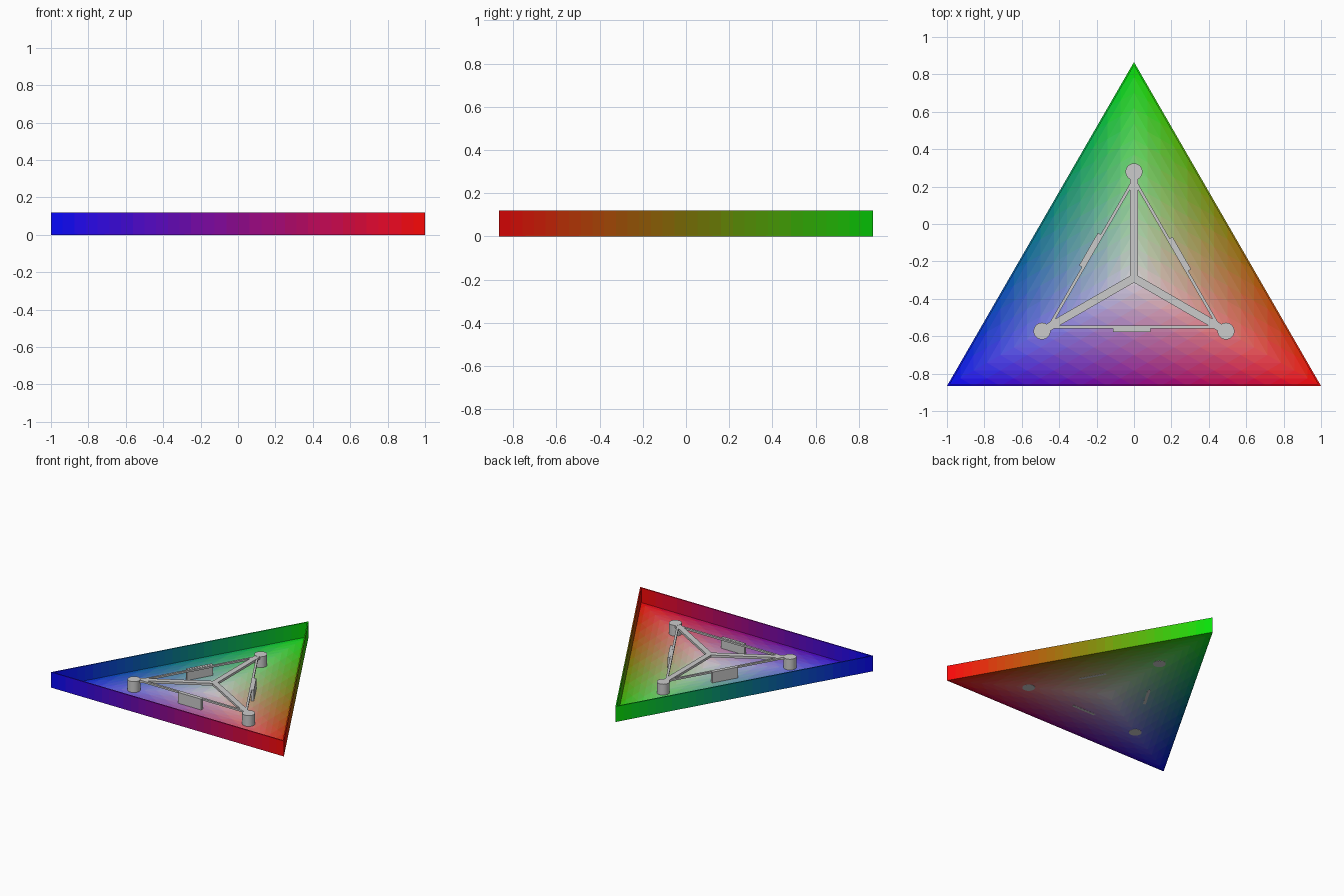
import bpy, bmesh, math
from mathutils import Vector, Matrix

if "Cube" in bpy.data.objects:
    bpy.data.objects.remove(bpy.data.objects["Cube"])

H = 0.12            # wall height
T = 0.009           # wall thickness
TOP = 0.09          # height of the inner frame
IN = 1 / math.sqrt(3)
CEN = Vector((0, IN - math.sqrt(3) / 2, 0))

# corners: left front, right front, back, with their colours
CORNERS = [Vector((-1, -math.sqrt(3) / 2, 0)), Vector((1, -math.sqrt(3) / 2, 0)),
           Vector((0, math.sqrt(3) / 2, 0))]
COLS = [Vector((0.04, 0.04, 1)), Vector((1, 0.04, 0.04)), Vector((0.04, 0.9, 0.04))]
WHITE = Vector((0.88, 0.86, 0.88))


def paint(obj_mesh, cache, col):
    """Slot index of a material in this colour."""
    key = tuple(round(c * 40) / 40 for c in col)
    if key not in cache:
        m = bpy.data.materials.new("gradient")
        m.diffuse_color = (*[c ** 2.0 for c in key], 1)
        m.use_nodes = True
        m.node_tree.nodes["Principled BSDF"].inputs["Base Color"].default_value = m.diffuse_color
        obj_mesh.materials.append(m)
        cache[key] = len(cache)
    return cache[key]


def finish(name, bm, mesh=None):
    mesh = mesh or bpy.data.meshes.new(name)
    bmesh.ops.remove_doubles(bm, verts=bm.verts, dist=1e-5)
    bmesh.ops.recalc_face_normals(bm, faces=bm.faces)
    bm.to_mesh(mesh)
    bm.free()
    ob = bpy.data.objects.new(name, mesh)
    bpy.context.collection.objects.link(ob)
    return ob


# floor: three fan triangles blending to a pale centre
def build_floor(n=14):
    mesh, cache, bm = bpy.data.meshes.new("floor"), {}, bmesh.new()
    z = Vector((0, 0, 0.001))
    for k in range(3):
        a, b = CORNERS[k], CORNERS[(k + 1) % 3]
        ca, cb = COLS[k], COLS[(k + 1) % 3]

        def face(ijs):
            pts = [CEN + (a - CEN) * (i / n) + (b - CEN) * (j / n) + z for i, j in ijs]
            f = bm.faces.new([bm.verts.new(p) for p in pts])
            i, j = (sum(c) / 3 / n for c in zip(*ijs))
            f.material_index = paint(mesh, cache, ca * i + cb * j + WHITE * (1 - i - j))

        for i in range(n):
            for j in range(n - i):
                face([(i, j), (i + 1, j), (i, j + 1)])
                if i + j < n - 1:
                    face([(i + 1, j), (i + 1, j + 1), (i, j + 1)])
    ob = finish("floor", bm, mesh)
    sol = ob.modifiers.new("thickness", 'SOLIDIFY')
    sol.thickness = 0.005
    # grow upwards from the underside whichever way the normals face
    sol.offset = -1 if ob.data.polygons[0].normal.z < 0 else 1


# rim wall: thin vertical walls, colours blending from corner to corner
def build_wall(n=32):
    mesh, cache, bm = bpy.data.meshes.new("rim_wall"), {}, bmesh.new()
    shrink = (IN - T) / IN
    up = Vector((0, 0, H))
    for k in range(3):
        a, b = CORNERS[k], CORNERS[(k + 1) % 3]
        for s in range(n):
            idx = paint(mesh, cache, COLS[k].lerp(COLS[(k + 1) % 3], (s + 0.5) / n))
            o0, o1 = a.lerp(b, s / n), a.lerp(b, (s + 1) / n)
            i0, i1 = CEN + (o0 - CEN) * shrink, CEN + (o1 - CEN) * shrink
            for quad in ((o0, o1, o1 + up, o0 + up), (i1, i0, i0 + up, i1 + up),
                         (o0 + up, o1 + up, i1 + up, i0 + up), (i0, i1, o1, o0)):
                bm.faces.new([bm.verts.new(p) for p in quad]).material_index = idx
    finish("rim_wall", bm, mesh)


def box(name, size, loc, angle):
    """Box placed relative to the centroid, then turned about it."""
    bm = bmesh.new()
    bmesh.ops.create_cube(bm, size=1)
    m = (Matrix.Translation(CEN) @ Matrix.Rotation(angle, 4, 'Z')
         @ Matrix.Translation(loc) @ Matrix.Diagonal((*size, 1)))
    bmesh.ops.transform(bm, matrix=m, verts=bm.verts)
    return finish(name, bm)


build_floor()
build_wall()

# inner frame, repeated three times around the centre
for k in range(3):
    ang = k * math.tau / 3
    # post
    bm = bmesh.new()
    bmesh.ops.create_cone(bm, cap_ends=True, segments=32, radius1=0.045, radius2=0.045, depth=TOP)
    pos = CEN + Matrix.Rotation(ang, 3, 'Z') @ Vector((0, 0.568, 0)) + Vector((0, 0, TOP / 2))
    bmesh.ops.translate(bm, vec=pos, verts=bm.verts)
    post = finish(f"post_{k + 1}", bm)
    bpy.context.view_layer.objects.active = post
    post.select_set(True)
    bpy.ops.object.shade_smooth_by_angle(angle=math.radians(40))
    post.select_set(False)
    # spoke from centre to post
    box(f"spoke_{k + 1}", (0.042, 0.56, 0.018), (0, 0.27, TOP - 0.01), ang)
    # thin tie bar between posts
    box(f"tie_bar_{k + 1}", (0.94, 0.016, 0.014), (0, -0.263, TOP - 0.009), ang)
    # upright plate at the middle of the tie bar
    box(f"plate_{k + 1}", (0.2, 0.02, TOP), (-0.012, -0.278, TOP / 2), ang)
